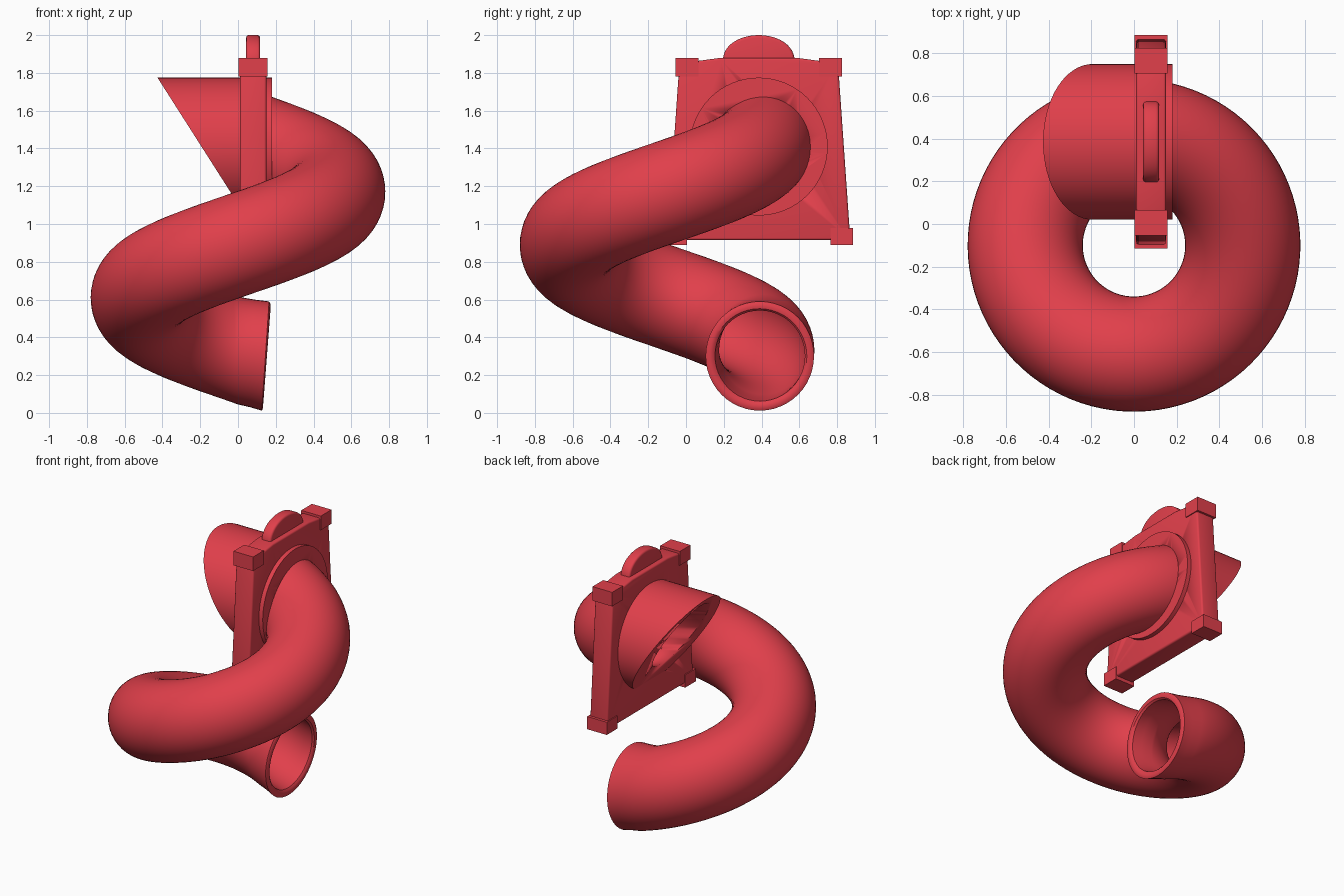
import bpy, bmesh
from math import sin, cos, pi, radians
from mathutils import Vector

if "Cube" in bpy.data.objects:
    bpy.data.objects.remove(bpy.data.objects["Cube"])

red = bpy.data.materials.new("red_plastic")
red.diffuse_color = (0.75, 0.05, 0.07, 1)
red.use_nodes = True
red.node_tree.nodes["Principled BSDF"].inputs["Base Color"].default_value = red.diffuse_color
CY = 0.385          # centre of the entrance frame in y


def finish(name, bm, bevel=0):
    bmesh.ops.recalc_face_normals(bm, faces=bm.faces)
    me = bpy.data.meshes.new(name)
    bm.to_mesh(me)
    bm.free()
    me.materials.append(red)
    ob = bpy.data.objects.new(name, me)
    bpy.context.collection.objects.link(ob)
    bpy.ops.object.select_all(action='DESELECT')
    ob.select_set(True)
    bpy.context.view_layer.objects.active = ob
    if bevel:
        m = ob.modifiers.new("bevel", 'BEVEL')
        m.width, m.segments = bevel, 3
        m.limit_method, m.angle_limit = 'ANGLE', radians(50)
        bpy.ops.object.modifier_apply(modifier=m.name)
    bpy.ops.object.shade_smooth_by_angle(angle=radians(35))
    return ob


def loft(bm, rings, closed):
    # skin a row of equal vertex rings
    rows = [[bm.verts.new(p) for p in ring] for ring in rings]
    n = len(rows[0])
    count = len(rows) if closed else len(rows) - 1
    for i in range(count):
        a, b = rows[i], rows[(i + 1) % len(rows)]
        for j in range(n):
            k = (j + 1) % n
            bm.faces.new((a[j], a[k], b[k], b[j]))
    if not closed:
        bm.faces.new(rows[0])
        bm.faces.new(rows[-1])


def prism(name, pts, x0, x1, bevel=0):
    bm = bmesh.new()
    loft(bm, [[(x, y, z) for y, z in pts] for x in (x0, x1)], False)
    return finish(name, bm, bevel)


def circle_x(x, y, z, r, n=64):
    return [(x, y + r * cos(2 * pi * j / n), z + r * sin(2 * pi * j / n)) for j in range(n)]


# spiral tube: vertical cross-sections along a one-turn helix with a short straight exit
R, RISE, SIDES, STEPS = 0.51, 1.12, 48, 90


def exit_ring(x, rh, rv):
    f = x / 0.15
    return [(x + 0.02 * f * sin(a), 0.41 - 0.02 * f + rh * cos(a), 0.33 - 0.03 * f + rv * sin(a))
            for a in [2 * pi * j / SIDES for j in range(SIDES)]]


def helix_ring(i, rh, rv):
    t = (2 * pi - 0.1) * i / STEPS
    ring = []
    for j in range(SIDES):
        a = 2 * pi * j / SIDES
        r = R + rh * cos(a)
        ring.append((-r * sin(t), -0.1 + r * cos(t), 0.33 + RISE * t / (2 * pi) + rv * sin(a)))
    return ring


outer = [exit_ring(0.145, 0.287, 0.289), exit_ring(0.075, 0.275, 0.285)]
outer += [helix_ring(i, 0.27, 0.285) for i in range(STEPS + 1)]
inner = [helix_ring(i, 0.235, 0.245) for i in range(STEPS, -1, -1)]
inner += [exit_ring(0.075, 0.235, 0.242), exit_ring(0.14, 0.238, 0.24)]
lip = [exit_ring(0.151, 0.25, 0.252), exit_ring(0.153, 0.263, 0.265), exit_ring(0.151, 0.277, 0.279)]
bm = bmesh.new()
loft(bm, outer + inner + lip, True)
finish("spiral_tube", bm)

# entrance frame: tapered plate with a slightly crowned top
plate = prism("entrance_plate", [(CY - 0.42, 1.85), (CY - 0.485, 0.915), (CY + 0.485, 0.915),
                                 (CY + 0.42, 1.85), (CY + 0.2, 1.88), (CY - 0.2, 1.88)],
              0.01, 0.15, 0.012)

# round hood through the plate, cut on a slant
bm = bmesh.new()
loft(bm, [circle_x(-0.7, CY, 1.41, 0.365), circle_x(0.18, CY, 1.41, 0.365)], False)
cut = bmesh.ops.bisect_plane(bm, geom=bm.verts[:] + bm.edges[:] + bm.faces[:],
                             plane_co=Vector((-0.42, CY, 1.765)),
                             plane_no=Vector((-0.58, 0, -0.37)), clear_outer=True)
bmesh.ops.holes_fill(bm, edges=[e for e in bm.edges if e.is_boundary], sides=0)
hood = finish("entrance_hood", bm)

# sloping bore through hood and plate
bm = bmesh.new()
loft(bm, [circle_x(x, CY + 0.01, 1.43 - 0.2 * x, 0.22, 48) for x in (-0.8, 0.25)], False)
bore = finish("bore_cutter", bm)
bore.hide_render = True
for ob in (plate, hood):
    bpy.context.view_layer.objects.active = ob
    m = ob.modifiers.new("bore", 'BOOLEAN')
    m.operation, m.solver, m.object = 'DIFFERENCE', 'EXACT', bore
    bpy.ops.object.modifier_apply(modifier=m.name)
bpy.data.objects.remove(bore)

# corner blocks
for label, off, z0, z1 in (("top", 0.38, 1.78, 1.88), ("bottom", 0.44, 0.89, 0.98)):
    for side, s in (("front", -1), ("back", 1)):
        y = CY + s * off
        prism(f"{label}_{side}_block", [(y - 0.06, z0), (y + 0.06, z0), (y + 0.06, z1), (y - 0.06, z1)],
              0.003, 0.157)

# rounded tab on top of the frame
arc = [(CY + 0.19 * cos(pi * i / 24), 1.86 + 0.14 * sin(pi * i / 24) ** 0.9 if 0 < i < 24 else 1.86)
       for i in range(25)]
prism("top_tab", arc, 0.043, 0.117, 0.014)
